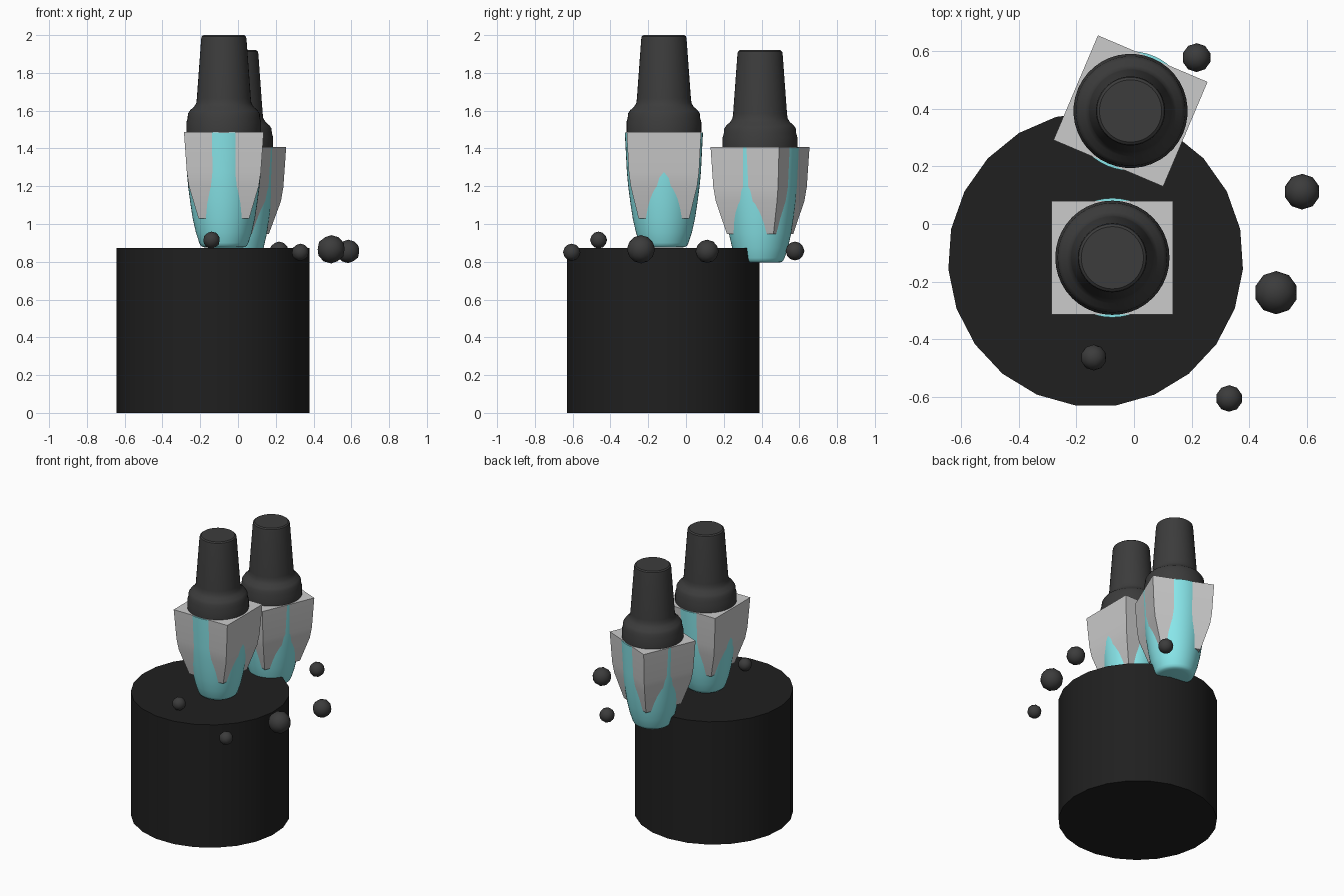
import bpy, bmesh
from math import pi, sin, cos, radians

if "Cube" in bpy.data.objects:
    bpy.data.objects.remove(bpy.data.objects["Cube"])


def material(name, rgb):
    m = bpy.data.materials.new(name)
    m.diffuse_color = (*rgb, 1)
    m.use_nodes = True
    m.node_tree.nodes["Principled BSDF"].inputs["Base Color"].default_value = m.diffuse_color
    return m


AQUA = material("aqua", (0.25, 0.80, 0.83))
DARK = material("dark", (0.045, 0.045, 0.045))
BLACK = material("black", (0.014, 0.014, 0.014))


def finish(name, bm, loc, mat=None, turn=0, angle=40):
    bmesh.ops.recalc_face_normals(bm, faces=bm.faces)
    mesh = bpy.data.meshes.new(name)
    bm.to_mesh(mesh)
    bm.free()
    ob = bpy.data.objects.new(name, mesh)
    bpy.context.collection.objects.link(ob)
    ob.location = loc
    ob.rotation_euler.z = radians(turn)
    if mat:
        mesh.materials.append(mat)
    bpy.ops.object.select_all(action='DESELECT')
    ob.select_set(True)
    bpy.context.view_layer.objects.active = ob
    bpy.ops.object.shade_smooth_by_angle(angle=radians(angle))
    return ob


def loft(rings):
    """Skin a stack of rings and cap both ends."""
    bm = bmesh.new()
    rows = [[bm.verts.new(p) for p in ring] for ring in rings]
    n = len(rows[0])
    for a, b in zip(rows, rows[1:]):
        for i in range(n):
            j = (i + 1) % n
            bm.faces.new((a[i], a[j], b[j], b[i]))
    bm.faces.new(rows[0][::-1])
    bm.faces.new(rows[-1])
    return bm


def circle(r, z, n, start=0.0):
    return [(r * cos(start + 2 * pi * i / n), r * sin(start + 2 * pi * i / n), z)
            for i in range(n)]


def rect(hx, hy, z):
    return [(hx, hy, z), (-hx, hy, z), (-hx, -hy, z), (hx, -hy, z)]


# (radius, height) profiles, measured from the bottle bottom
GLASS = [(0.09, 0), (0.112, 0.003), (0.123, 0.011), (0.13, 0.025), (0.148, 0.08),
         (0.165, 0.155), (0.178, 0.24), (0.189, 0.325), (0.196, 0.40), (0.207, 0.61)]
CAP = [(0.198, 0.612), (0.198, 0.665), (0.192, 0.685), (0.19, 0.71), (0.178, 0.728),
       (0.158, 0.745), (0.146, 0.765), (0.143, 0.79), (0.120, 1.105), (0.117, 1.118),
       (0.108, 1.125)]


def bottle(tag, loc, turn, side_top, side_mid):
    # round tinted body
    finish("bottle_body_" + tag, loft([circle(r, z, 48) for r, z in GLASS]), loc, AQUA, turn)
    # square tapered sleeve, its corners stand proud of the body
    sleeve = [(0.134, 0.134, 0.153), (0.185, 0.176, 0.325),
              (side_mid, 0.186, 0.40), (side_top, 0.197, 0.612)]
    finish("bottle_sleeve_" + tag, loft([rect(*s) for s in sleeve]), loc, None, turn)
    # stepped cap
    finish("bottle_cap_" + tag, loft([circle(r, z, 40) for r, z in CAP]), loc, DARK, turn, 35)


bottle("front", (-0.075, -0.117, 0.875), 0, 0.211, 0.196)
bottle("back", (-0.012, 0.392, 0.795), -23, 0.2065, 0.195)

# round pedestal
finish("pedestal", loft([circle(0.512, z, 23, pi / 2) for z in (0, 0.873)]),
       (-0.133, -0.122, 0), BLACK)

# scattered beads
BEADS = [(0.217, 0.577, 0.857, 0.05), (0.583, 0.112, 0.855, 0.062),
         (0.493, -0.238, 0.866, 0.075), (-0.14, -0.463, 0.915, 0.045),
         (0.33, -0.605, 0.85, 0.046)]
for k, (x, y, z, r) in enumerate(BEADS, 1):
    bm = bmesh.new()
    bmesh.ops.create_icosphere(bm, subdivisions=2, radius=r)
    finish(f"bead_{k}", bm, (x, y, z), DARK)
